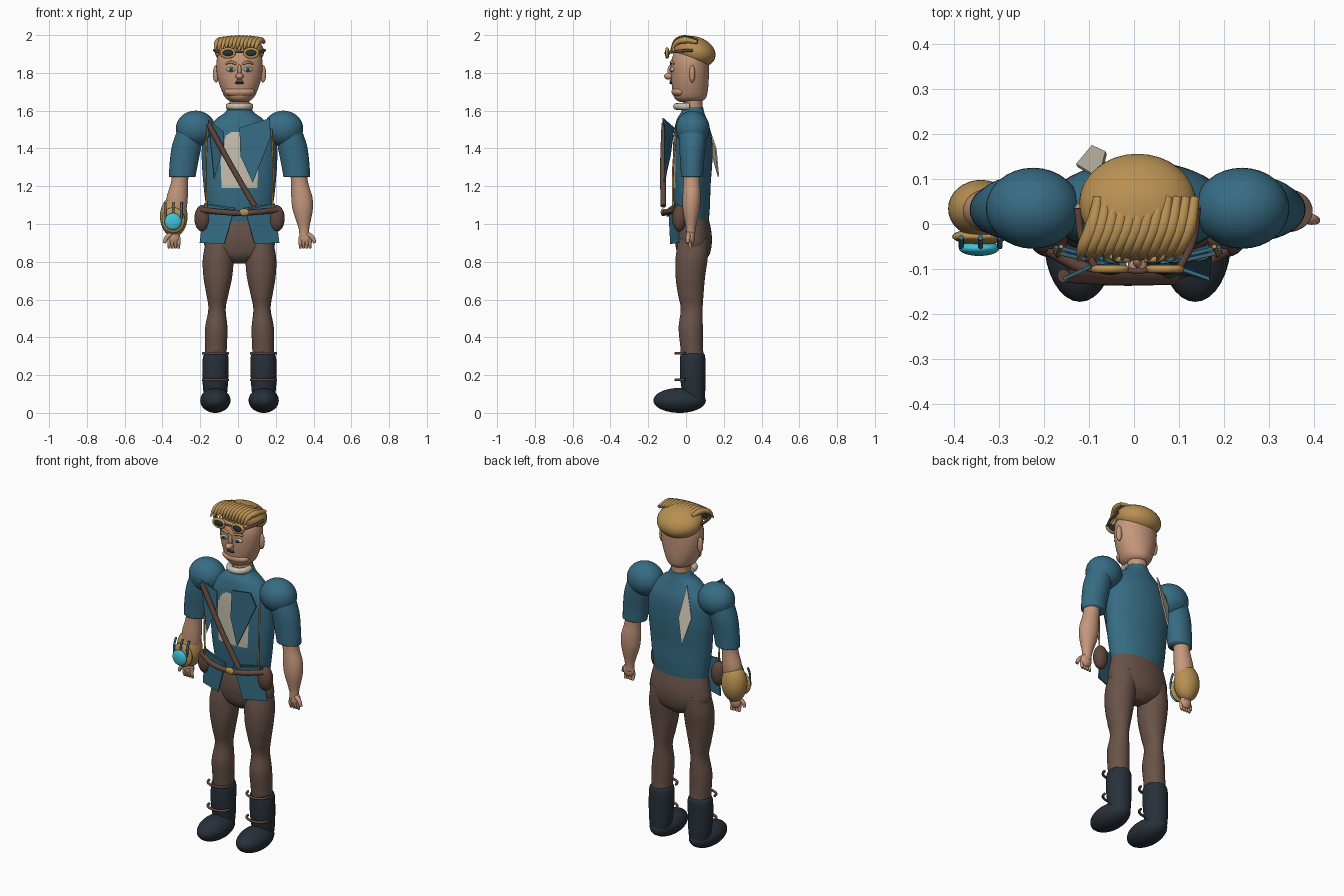
import bpy, bmesh, math
from mathutils import Matrix, Vector

cube = bpy.data.objects.get("Cube")
if cube:
    bpy.data.objects.remove(cube)


def material(name, *colour):
    mat = bpy.data.materials.new(name)
    mat.use_nodes = True
    mat.diffuse_color = (*colour, 1)
    mat.node_tree.nodes["Principled BSDF"].inputs["Base Color"].default_value = (*colour, 1)
    return mat


SKIN = material("skin", .56, .31, .2)
BLUE = material("jacket_blue", .038, .15, .23)
TROUSER = material("trouser_brown", .14, .085, .065)
LEATHER = material("leather_brown", .12, .062, .045)
DARK = material("boot_charcoal", .02, .03, .042)
GOLD = material("gold", .48, .28, .085)
CREAM = material("cream", .57, .52, .42)
CYAN = material("cyan_glow", .05, .55, .72)
SIDES = (("right", -1), ("left", 1))
parts = []


def add_object(name, mesh, mat, smooth=True):
    mesh.materials.append(mat)
    obj = bpy.data.objects.new(name, mesh)
    bpy.context.collection.objects.link(obj)
    for face in mesh.polygons:
        face.use_smooth = smooth
    parts.append(obj)
    return obj


def from_bmesh(name, bm, mat, smooth=True):
    bmesh.ops.recalc_face_normals(bm, faces=bm.faces)
    mesh = bpy.data.meshes.new(name)
    bm.to_mesh(mesh)
    bm.free()
    return add_object(name, mesh, mat, smooth)


def ball(name, centre, radii, mat, tilt=0, axis='X'):
    """Ellipsoid, optionally tilted in degrees."""
    bm = bmesh.new()
    place = (Matrix.Translation(centre) @ Matrix.Rotation(math.radians(tilt), 4, axis)
             @ Matrix.Diagonal((*radii, 1)))
    bmesh.ops.create_uvsphere(bm, u_segments=32, v_segments=20, radius=1, matrix=place)
    return from_bmesh(name, bm, mat)


def loft(name, rings, mat, side=1, segments=40, steps=8):
    """Smooth body through elliptical rings: (z, x, y, x radius, y radius)."""
    rings = [Vector(ring) for ring in rings]
    padded = [rings[0]] + rings + [rings[-1]]
    dense = []
    for a, b, c, d in zip(padded, padded[1:], padded[2:], padded[3:]):
        for i in range(steps):
            t = i / steps
            dense.append(b + (c - a) * t / 2 + (a - b * 2.5 + c * 2 - d / 2) * t * t
                         + (b * 3 - a - c * 3 + d) * t ** 3 / 2)
    dense.append(rings[-1])
    bm = bmesh.new()
    loops = []
    for z, x, y, rx, ry in dense:
        angles = [math.tau * i / segments for i in range(segments)]
        loops.append([bm.verts.new((side * x + rx * math.cos(a), y + ry * math.sin(a), z))
                      for a in angles])
    for low, high in zip(loops, loops[1:]):
        for i in range(segments):
            j = (i + 1) % segments
            bm.faces.new((low[i], low[j], high[j], high[i]))
    bm.faces.new(loops[0])
    bm.faces.new(loops[-1])
    return from_bmesh(name, bm, mat)


def tube(name, points, radius, mat, taper=None, closed=False):
    """Round cord along a smooth path."""
    curve = bpy.data.curves.new(name, 'CURVE')
    curve.dimensions = '3D'
    curve.bevel_depth = radius
    curve.use_fill_caps = True
    curve.resolution_u = 8
    spline = curve.splines.new('BEZIER')
    spline.bezier_points.add(len(points) - 1)
    spline.use_cyclic_u = closed
    for i, (knot, co) in enumerate(zip(spline.bezier_points, points)):
        knot.co = co
        knot.handle_left_type = knot.handle_right_type = 'AUTO'
        knot.radius = taper[i] if taper else 1
    temp = bpy.data.objects.new(name, curve)
    bpy.context.collection.objects.link(temp)
    graph = bpy.context.evaluated_depsgraph_get()
    mesh = bpy.data.meshes.new_from_object(temp.evaluated_get(graph))
    bpy.data.objects.remove(temp)
    mesh.materials.clear()
    return add_object(name, mesh, mat)


def plate(name, points, mat, thickness=.008):
    """Thin cloth panel from an outline."""
    bm = bmesh.new()
    bm.faces.new([bm.verts.new(p) for p in points])
    obj = from_bmesh(name, bm, mat, False)
    solid = obj.modifiers.new("thickness", 'SOLIDIFY')
    solid.thickness = thickness
    solid.offset = 0
    return obj


def arc(cx, cy, z, rx, ry, start, end, count=7):
    angles = [math.radians(start + (end - start) * i / (count - 1)) for i in range(count)]
    return [(cx + rx * math.cos(a), cy + ry * math.sin(a), z) for a in angles]


# Torso, with the shirt front coloured by an arch rule
torso = loft("jacket_torso", [
    (1.01, 0, .035, .165, .085), (1.1, 0, .032, .178, .095), (1.2, 0, .03, .19, .1),
    (1.35, 0, .035, .2, .105), (1.47, 0, .035, .19, .1), (1.55, 0, .03, .13, .08),
    (1.59, 0, .035, .078, .062), (1.62, 0, .035, .06, .055)], BLUE, segments=96, steps=12)
torso.data.materials.append(CREAM)
for face in torso.data.polygons:
    x, y, z = face.center
    arch = (x / .1) ** 2 + (max(0, z - 1.33) / .16) ** 4
    if y < 0 and z > 1.19 and arch < 1:
        face.material_index = 1

# Hips, legs and boots
loft("trouser_hips", [
    (.79, 0, .04, .05, .04), (.83, 0, .04, .14, .08), (.89, 0, .04, .187, .096),
    (.96, 0, .038, .182, .096), (1.05, 0, .035, .16, .08)], TROUSER)
for label, s in SIDES:
    loft(label + "_trouser_leg", [
        (.28, .125, .035, .055, .06), (.35, .125, .03, .058, .06), (.45, .123, .025, .059, .064),
        (.55, .119, .03, .046, .058), (.63, .117, .025, .059, .068), (.72, .115, .023, .076, .078),
        (.82, .112, .03, .082, .085), (.92, .1, .04, .075, .08)], TROUSER, s)
    loft(label + "_boot_shaft", [
        (.06, .128, .045, .055, .055), (.12, .128, .04, .064, .062), (.2, .128, .035, .069, .067),
        (.29, .126, .035, .068, .067), (.315, .125, .035, .056, .06)], DARK, s)
    ball(label + "_boot_foot", (s * .128, -.034, .066), (.08, .139, .066), DARK)
    for place, z in (("upper", .315), ("lower", .175)):
        tube(f"{label}_{place}_boot_strap", arc(s * .127, -.005, z, .066, .05, 180, 360), .007, LEATHER)

# Arms and hands
for label, s in SIDES:
    ball(label + "_shoulder", (s * .232, .035, 1.505), (.105, .09, .095), BLUE)
    loft(label + "_sleeve", [
        (1.25, .303, .032, .07, .058), (1.32, .295, .032, .075, .062),
        (1.42, .278, .034, .078, .07), (1.52, .25, .035, .07, .07)], BLUE, s)
    loft(label + "_forearm", [
        (.93, .343, .025, .026, .022), (.98, .341, .026, .029, .026), (1.07, .335, .028, .052, .044),
        (1.14, .33, .03, .056, .048), (1.22, .318, .03, .045, .044), (1.29, .31, .03, .045, .045)],
         SKIN, s)
    ball(label + "_palm", (s * .348, .025, .927), (.034, .022, .038), SKIN)
    for i in range(4):
        x = s * (.322 + i * .017)
        tube(f"{label}_finger_{i}", [(x, .022, .93), (x, .018, .9), (x, .026, .872)],
             .0095, SKIN, (1, 1, .7))
    tube(label + "_thumb", [(s * .36, .015, .95), (s * .388, .01, .925), (s * .398, .008, .9)],
         .012, SKIN, (1, 1, .7))

# Neck, head and face
loft("neck", [(1.57, 0, .035, .055, .052), (1.64, 0, .035, .053, .052),
              (1.72, 0, .035, .06, .055)], SKIN)
loft("head", [
    (1.645, 0, .02, .035, .05), (1.665, 0, .022, .072, .082), (1.71, 0, .022, .096, .094),
    (1.78, 0, .021, .117, .1), (1.86, 0, .022, .122, .1), (1.92, 0, .03, .1, .085),
    (1.95, 0, .04, .05, .05)], SKIN)
ball("chin", (0, -.03, 1.7), (.083, .047, .032), SKIN)
ball("nose_tip", (0, -.09, 1.782), (.021, .026, .018), SKIN)
ball("nose_bridge", (0, -.08, 1.81), (.011, .018, .035), SKIN)
ball("mouth", (0, -.08, 1.746), (.024, .008, .006), DARK)
ball("upper_lip", (0, -.078, 1.757), (.02, .009, .006), SKIN)
for label, s in SIDES:
    ball(label + "_ear", (s * .124, .033, 1.795), (.017, .015, .046), SKIN)
    ball(label + "_eye", (s * .044, -.071, 1.818), (.026, .012, .013), CREAM)
    ball(label + "_iris", (s * .044, -.081, 1.818), (.011, .005, .011), BLUE)
    ball(label + "_pupil", (s * .044, -.085, 1.818), (.005, .003, .005), DARK)
    tube(label + "_eyebrow", [(s * .016, -.079, 1.846), (s * .045, -.077, 1.857),
                              (s * .072, -.064, 1.848)], .008, GOLD, (.8, 1, .6))

# Hair cap and swept fringe
ball("hair_cap", (0, .046, 1.912), (.13, .113, .08), GOLD, -18)
for i in range(12):
    x = -.102 + i * .0195
    lift = 1.988 - .9 * (x - .005) ** 2
    tube(f"fringe_strand_{i}", [(x + .015, .06, lift - .014), (x, -.01, lift - .005),
                                (x - .018, -.05, lift - .018), (x - .03, -.08, lift - .062)],
         .017, GOLD, (.6, 1, .85, .2))

# Goggles pushed up on the forehead
for label, s in SIDES:
    ball(label + "_goggle_lens", (s * .061, -.1, 1.905), (.032, .013, .02), DARK)
    rim = [(x, -.1, z) for x, z, _ in arc(s * .061, 1.905, 0, .034, .021, 0, 330, 12)]
    tube(label + "_goggle_rim", rim, .009, GOLD, closed=True)
    tube(label + "_goggle_strap", [(s * .095, -.095, 1.908), (s * .122, -.04, 1.915),
                                   (s * .133, .035, 1.92)], .008, LEATHER)
tube("goggle_bridge", [(-.03, -.1, 1.908), (0, -.105, 1.912), (.03, -.1, 1.908)], .006, LEATHER)

# Scarf collar and its tail on the back
tube("scarf_collar", arc(0, .01, 1.622, .056, .06, 170, 370), .018, CREAM)
plate("scarf_tail", [(-.085, .1, 1.57), (-.135, .13, 1.4), (-.1, .172, 1.25),
                     (-.07, .158, 1.4)], CREAM)

# Lapels, cords and jacket skirt
plate("left_lapel", [(0, -.065, 1.51), (.16, -.122, 1.56), (.165, -.075, 1.46),
                     (.07, -.118, 1.22), (.005, -.085, 1.36)], BLUE)
plate("right_lapel", [(-.165, -.122, 1.55), (-.085, -.085, 1.49), (-.085, -.085, 1.4),
                      (-.135, -.11, 1.24)], BLUE)
for label, s in SIDES:
    tube(label + "_cord", [(s * .17, -.05, 1.5), (s * .178, -.068, 1.3), (s * .175, -.07, 1.08)],
         .005, GOLD)
    plate(label + "_jacket_skirt", [(s * .025, -.09, 1.085), (s * .185, -.05, 1.11),
                                    (s * .21, -.035, .9), (s * .08, -.08, .895)], BLUE)
    plate(label + "_skirt_band", [(s * .02, -.1, 1.075), (s * .185, -.062, 1.105),
                                  (s * .19, -.062, 1.07), (s * .02, -.1, 1.04)], BLUE)
    ball(label + "_pouch", (s * .197, -.035, 1.03), (.042, .038, .07), LEATHER)

# Belt, buckle and shoulder strap
tube("belt", [(-.2, -.055, 1.075), (-.1, -.105, 1.064), (0, -.116, 1.058),
              (.1, -.105, 1.064), (.2, -.055, 1.075)], .015, LEATHER)
ball("belt_buckle", (.025, -.122, 1.062), (.028, .012, .02), GOLD)
tube("shoulder_strap", [(-.165, -.115, 1.53), (-.045, -.122, 1.31), (.08, -.12, 1.095)],
     .015, LEATHER)

# Gauntlet with glowing lens on the right arm
ball("gauntlet", (-.348, .034, 1.04), (.073, .064, .107), GOLD)
ball("gauntlet_disc", (-.35, -.028, 1.02), (.062, .018, .068), GOLD)
ball("gauntlet_lens", (-.352, -.054, 1.013), (.045, .017, .045), CYAN)
for i in range(3):
    x = -.392 + i * .043
    tube(f"gauntlet_bar_{i}", [(x, -.03, 1.115), (x, -.046, 1.08), (x, -.05, 1.03)], .006, BLUE)

# Centre the asymmetric outline
for obj in parts:
    obj.location.x = .008
